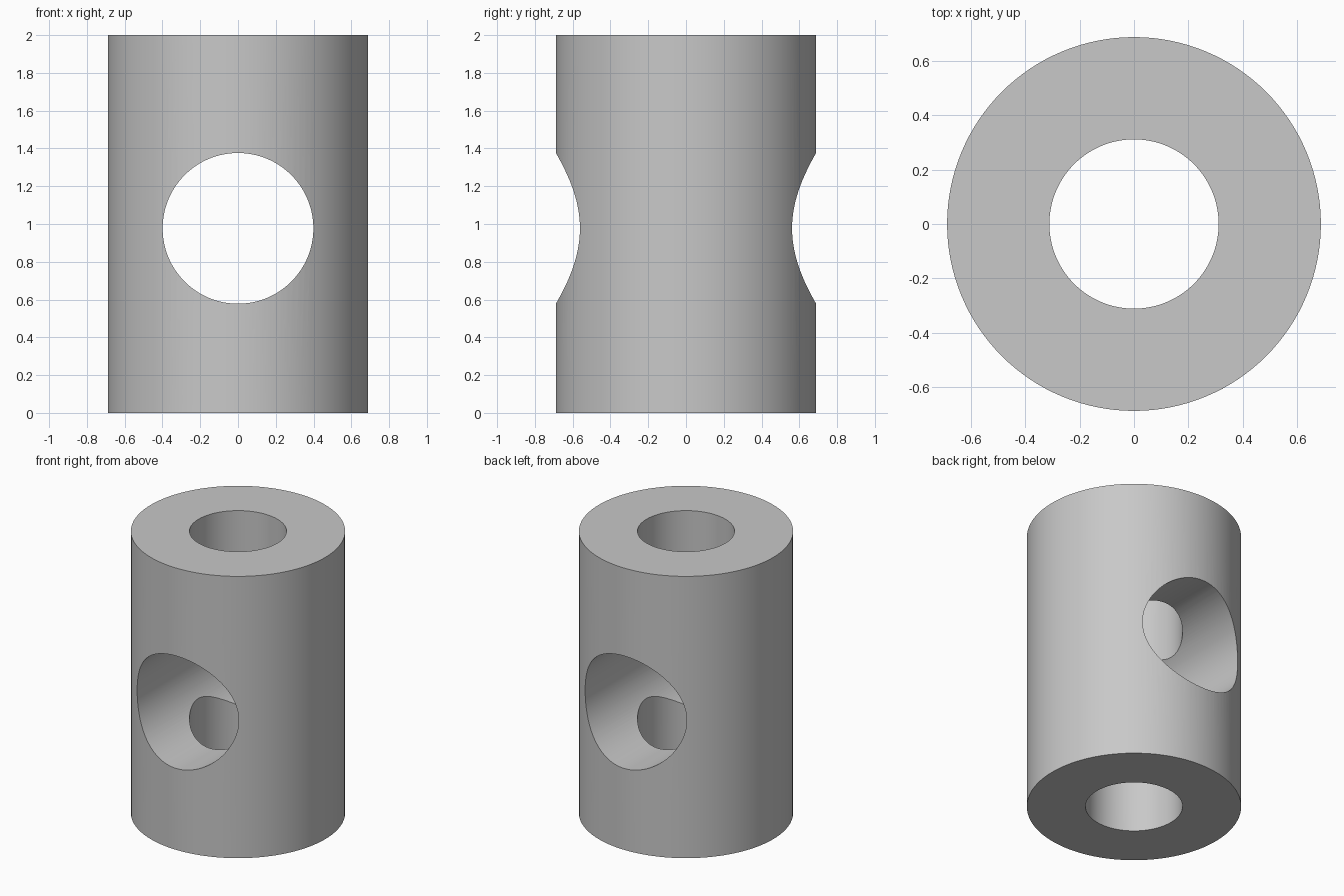
import bpy
import math

cube = bpy.data.objects.get("Cube")
if cube:
    bpy.data.objects.remove(cube, do_unlink=True)

HEIGHT = 2.0
OUTER_RADIUS = 0.689
BORE_RADIUS = 0.312
CROSS_RADIUS = 0.399
CROSS_HEIGHT = 0.977

# Plain grey metal
metal = bpy.data.materials.new("grey_metal")
metal.use_nodes = True
grey = (0.58, 0.58, 0.58, 1.0)
metal.diffuse_color = grey
metal.node_tree.nodes["Principled BSDF"].inputs["Base Color"].default_value = grey


def cylinder(name, radius, depth, z, tilt=0.0):
    bpy.ops.mesh.primitive_cylinder_add(
        vertices=128, radius=radius, depth=depth,
        location=(0, 0, z), rotation=(tilt, 0, 0))
    obj = bpy.context.object
    obj.name = name
    obj.data.materials.append(metal)
    return obj


def drill(target, cutter):
    mod = target.modifiers.new(cutter.name, 'BOOLEAN')
    mod.operation = 'DIFFERENCE'
    mod.solver = 'EXACT'
    mod.object = cutter
    bpy.context.view_layer.objects.active = target
    bpy.ops.object.modifier_apply(modifier=mod.name)
    bpy.data.objects.remove(cutter, do_unlink=True)


# Solid barrel, drilled along its axis and then from front to back
barrel = cylinder("barrel", OUTER_RADIUS, HEIGHT, HEIGHT / 2)
drill(barrel, cylinder("axial_bore", BORE_RADIUS, HEIGHT * 2, HEIGHT / 2))
drill(barrel, cylinder("cross_hole", CROSS_RADIUS, HEIGHT * 2, CROSS_HEIGHT, math.pi / 2))

# Smooth walls, crisp rims
bpy.ops.object.select_all(action='DESELECT')
barrel.select_set(True)
bpy.context.view_layer.objects.active = barrel
bpy.ops.object.shade_smooth_by_angle(angle=math.radians(30))
